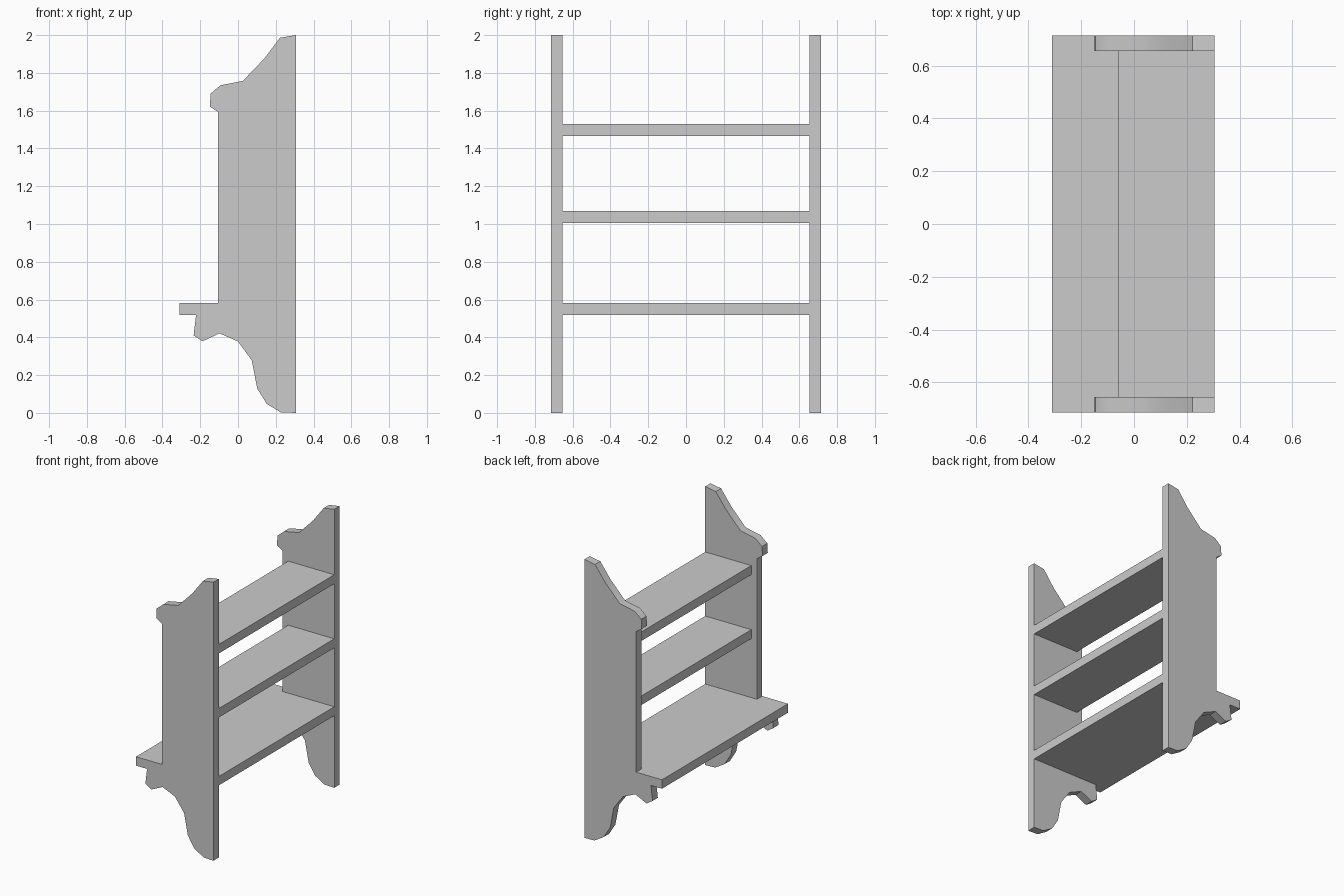
import bpy, bmesh, math
from mathutils import Vector

if "Cube" in bpy.data.objects:
    bpy.data.objects.remove(bpy.data.objects["Cube"])

INNER, OUTER = 0.655, 0.715   # faces of the side panels along y
BACK = 0.306


def prism(name, outline, offset):
    """Extrude a closed 3D outline by an offset vector."""
    bm = bmesh.new()
    face = bm.faces.new([bm.verts.new(p) for p in outline])
    ext = bmesh.ops.extrude_face_region(bm, geom=[face])
    moved = [g for g in ext["geom"] if isinstance(g, bmesh.types.BMVert)]
    bmesh.ops.translate(bm, verts=moved, vec=Vector(offset))
    bmesh.ops.recalc_face_normals(bm, faces=bm.faces)
    mesh = bpy.data.meshes.new(name)
    bm.to_mesh(mesh)
    bm.free()
    obj = bpy.data.objects.new(name, mesh)
    bpy.context.collection.objects.link(obj)
    return obj


# Side panels: scrolled profile (x, z), notched for the bottom shelf
profile = [
    (BACK, 0), (0.226, 0.003), (0.152, 0.048), (0.102, 0.128), (0.073, 0.278),
    (0, 0.378), (-0.098, 0.421), (-0.188, 0.379), (-0.235, 0.41), (-0.222, 0.518),
    (-0.105, 0.518), (-0.105, 1.592), (-0.149, 1.622), (-0.145, 1.69),
    (-0.093, 1.734), (0.026, 1.758), (0.14, 1.877), (0.222, 1.986), (BACK, 2),
]
for name, y in (("left_side_panel", -OUTER), ("right_side_panel", INNER)):
    panel = prism(name, [(x, y, z) for x, z in profile], (0, OUTER - INNER, 0))
    bpy.ops.object.select_all(action='DESELECT')
    panel.select_set(True)
    bpy.context.view_layer.objects.active = panel
    bpy.ops.object.shade_smooth_by_angle(angle=math.radians(40))

# Bottom shelf: deep board whose front lip wraps in front of the panels
half = [(BACK, INNER), (-0.105, INNER), (-0.105, OUTER), (-0.31, OUTER)]
plan = half + [(x, -y) for x, y in reversed(half)]
prism("bottom_shelf", [(x, y, 0.518) for x, y in plan], (0, 0, 0.064))

# Upper shelves: plain boards between the panels
for name, z in (("middle_shelf", 1.005), ("top_shelf", 1.465)):
    corners = [(-0.06, -INNER), (BACK, -INNER), (BACK, INNER), (-0.06, INNER)]
    prism(name, [(x, y, z) for x, y in corners], (0, 0, 0.065))
